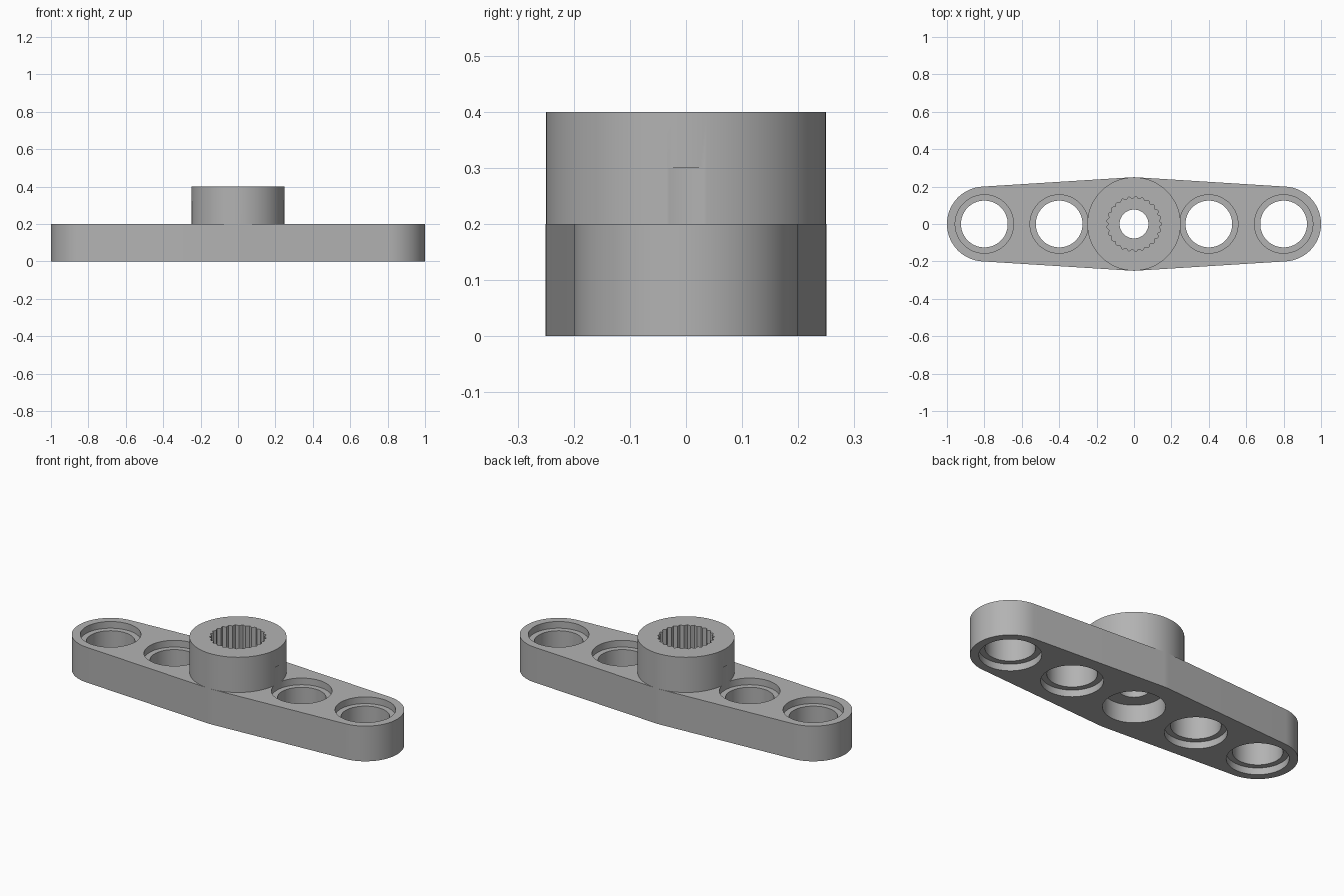
import bpy
import bmesh
from math import sin, cos, pi, asin, radians

# Remove the default cube
default = bpy.data.objects.get("Cube")
if default:
    bpy.data.objects.remove(default, do_unlink=True)

grey = bpy.data.materials.new("grey plastic")
grey.use_nodes = True
colour = (0.45, 0.45, 0.45, 1)
grey.diffuse_color = colour
grey.node_tree.nodes["Principled BSDF"].inputs["Base Color"].default_value = colour

THICK, TOP = 0.2, 0.4
HUB_R, END_R, END_X = 0.25, 0.2, 0.8
HOLES = (-0.8, -0.4, 0.4, 0.8)


def arc(cx, r, start, end, n):
    return [(cx + r * cos(start + (end - start) * i / n),
             r * sin(start + (end - start) * i / n)) for i in range(n + 1)]


def circle(cx, r, n=96):
    return arc(cx, r, 0, 2 * pi, n)[:-1]


def prism(name, outline, z0, z1):
    """Extrude a closed outline between two heights."""
    bm = bmesh.new()
    face = bm.faces.new([bm.verts.new((x, y, z0)) for x, y in outline])
    top = bmesh.ops.extrude_face_region(bm, geom=[face])["geom"]
    bmesh.ops.translate(bm, vec=(0, 0, z1 - z0),
                        verts=[v for v in top if isinstance(v, bmesh.types.BMVert)])
    bmesh.ops.recalc_face_normals(bm, faces=bm.faces)
    mesh = bpy.data.meshes.new(name)
    bm.to_mesh(mesh)
    bm.free()
    mesh.materials.append(grey)
    obj = bpy.data.objects.new(name, mesh)
    bpy.context.collection.objects.link(obj)
    return obj


def combine(target, tool, operation):
    """Apply a boolean and discard the tool."""
    bpy.context.view_layer.objects.active = target
    mod = target.modifiers.new("boolean", 'BOOLEAN')
    mod.operation, mod.solver, mod.object = operation, 'EXACT', tool
    bpy.ops.object.modifier_apply(modifier=mod.name)
    bpy.data.objects.remove(tool, do_unlink=True)


# Tapered arm: rounded ends tangent to the wider hub
tilt = asin((HUB_R - END_R) / END_X)
a = pi / 2 - tilt
outline = (arc(END_X, END_R, -a, a, 48)
           + arc(0, HUB_R, a, pi - a, 4)
           + arc(-END_X, END_R, pi - a, pi + a, 48)
           + arc(0, HUB_R, pi + a, 2 * pi - a, 4))
horn = prism("servo_arm", outline, 0, THICK)

# Raised round hub
combine(horn, prism("hub", circle(0, HUB_R - 0.0005, 128), 0.1, TOP), 'UNION')

# Pin holes with a shallow recess on both faces
for x in HOLES:
    combine(horn, prism("pin_hole", circle(x, 0.125), -0.1, 0.3), 'DIFFERENCE')
    combine(horn, prism("top_recess", circle(x, 0.156), THICK - 0.038, 0.3), 'DIFFERENCE')
    combine(horn, prism("bottom_recess", circle(x, 0.156), -0.1, 0.038), 'DIFFERENCE')

# Centre: screw hole, screw head bore below, toothed socket above
teeth, steps = 25, 6
spline = []
for i in range(teeth * steps):
    t = 2 * pi * i / (teeth * steps)
    r = 0.141 + 0.006 * cos(teeth * t)
    spline.append((r * cos(t), r * sin(t)))
combine(horn, prism("screw_hole", circle(0, 0.077), -0.1, 0.5), 'DIFFERENCE')
combine(horn, prism("screw_head_bore", circle(0, 0.156), -0.1, 0.1), 'DIFFERENCE')
combine(horn, prism("toothed_socket", spline, THICK, 0.5), 'DIFFERENCE')

# Smooth the curved walls, keep the rims sharp
bpy.ops.object.select_all(action='DESELECT')
horn.select_set(True)
bpy.context.view_layer.objects.active = horn
bpy.ops.object.shade_smooth_by_angle(angle=radians(30))
